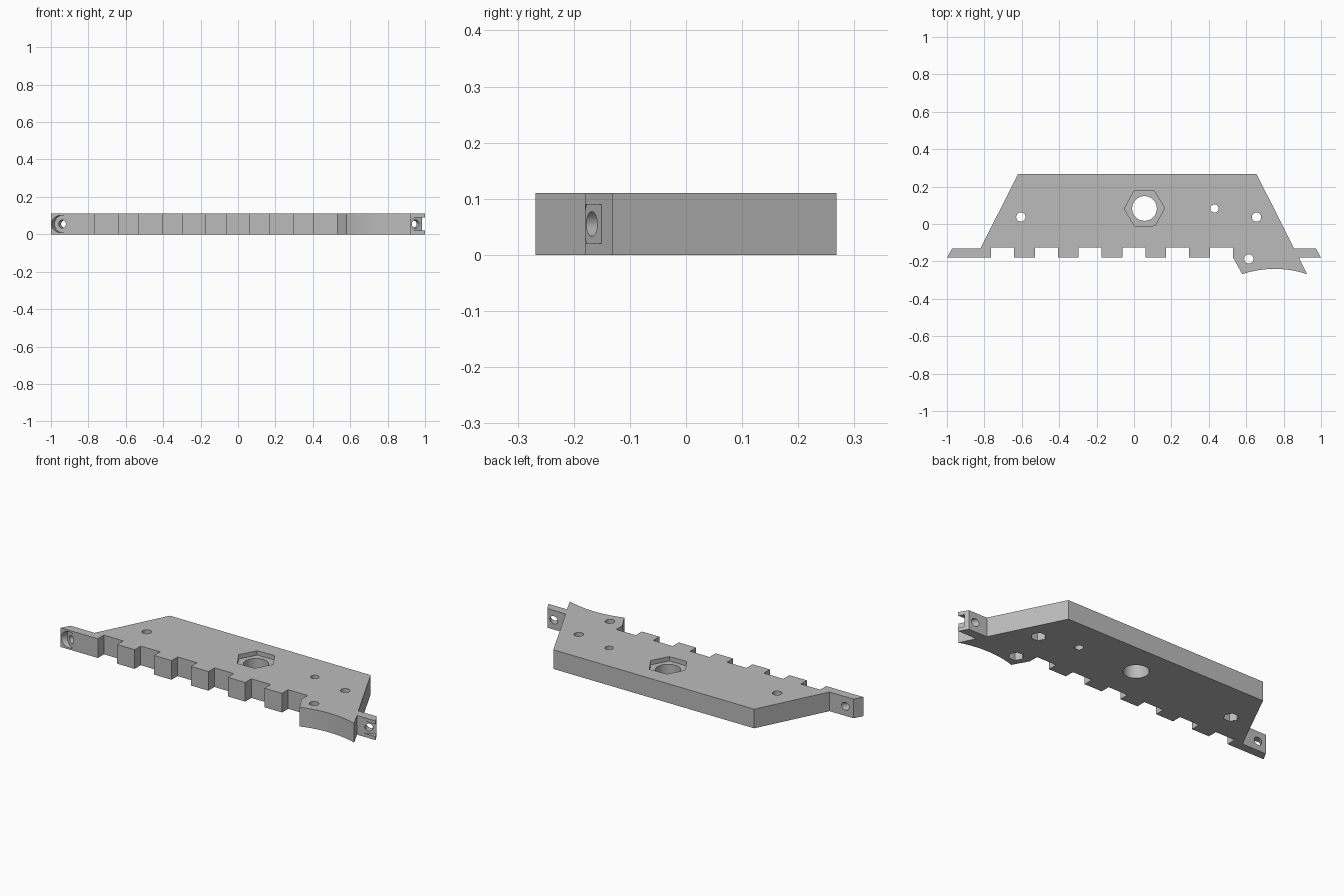
import bpy, bmesh
from math import cos, sin, pi, radians, sqrt
from mathutils import Matrix, Vector

cube = bpy.data.objects.get("Cube")
if cube:
    bpy.data.objects.remove(cube)

THICK = 0.11
grey = bpy.data.materials.new("plain grey")
grey.use_nodes = True
grey.diffuse_color = (0.5, 0.5, 0.5, 1)
grey.node_tree.nodes["Principled BSDF"].inputs["Base Color"].default_value = (0.5, 0.5, 0.5, 1)


def prism(name, outline, z0, z1, matrix=Matrix()):
    """Extrude a flat outline from z0 to z1, then place it."""
    bm = bmesh.new()
    face = bm.faces.new([bm.verts.new((x, y, z0)) for x, y in outline])
    new = bmesh.ops.extrude_face_region(bm, geom=[face])["geom"]
    top = [v for v in new if isinstance(v, bmesh.types.BMVert)]
    bmesh.ops.translate(bm, vec=(0, 0, z1 - z0), verts=top)
    bmesh.ops.transform(bm, matrix=matrix, verts=bm.verts)
    bmesh.ops.recalc_face_normals(bm, faces=bm.faces)
    mesh = bpy.data.meshes.new(name)
    bm.to_mesh(mesh)
    bm.free()
    mesh.materials.append(grey)
    obj = bpy.data.objects.new(name, mesh)
    bpy.context.collection.objects.link(obj)
    return obj


def ring(radius, sides, turn=0.0):
    return [(radius * cos(turn + 2 * pi * i / sides),
             radius * sin(turn + 2 * pi * i / sides)) for i in range(sides)]


def cut(outline, z0, z1, matrix):
    """Subtract a prism from the plate."""
    tool = prism("cutter", outline, z0, z1, matrix)
    tool.hide_render = True
    mod = plate.modifiers.new("cut", 'BOOLEAN')
    mod.operation = 'DIFFERENCE'
    mod.solver = 'EXACT'
    mod.object = tool
    bpy.ops.object.modifier_apply(modifier=mod.name)
    bpy.data.objects.remove(tool)


# Plate outline: left tab, sloped sides, right tab
outline = [(-1, -0.18), (-0.972, -0.13), (-0.82, -0.13), (-0.62, 0.268),
           (0.655, 0.268), (0.855, -0.13), (0.972, -0.13), (1, -0.18),
           (0.882, -0.18)]
# Concave curved foot
half, sag, mid, low = 0.173, 0.028, 0.752, -0.268
rad = (half ** 2 + sag ** 2) / (2 * sag)
for i in range(17):
    x = half - 2 * half * i / 16
    outline.append((mid + x, low + sag - rad + sqrt(rad ** 2 - x ** 2)))
# Notched front edge
outline.append((0.53, -0.18))
for i in reversed(range(6)):
    x = -0.764 + 0.234 * i
    right = 0.53 if i == 5 else x + 0.123
    if i < 5:
        outline.append((right, -0.18))
    outline += [(right, -0.125), (x, -0.125), (x, -0.18)]

plate = prism("notched_plate", outline, 0, THICK)
bpy.context.view_layer.objects.active = plate
plate.select_set(True)

# Central hole with a shallow hexagonal seat
centre = Matrix.Translation((0.056, 0.083, 0))
cut(ring(0.066, 48), -0.1, 0.2, centre)
cut(ring(0.108, 6, radians(1.5)), THICK - 0.025, 0.2, centre)

# Small plain hole
cut(ring(0.022, 24), -0.1, 0.2, Matrix.Translation((0.43, 0.083, 0)))

# Bolt holes with nut pockets underneath
for x, y in ((-0.605, 0.037), (0.655, 0.037), (0.614, -0.187)):
    spot = Matrix.Translation((x, y, 0))
    cut(ring(0.025, 24), -0.1, 0.2, spot)
    cut(ring(0.04, 6), -0.1, 0.045, spot)

# Slanted screw holes through the end tabs
up = Vector((0, 0, 1))
for side, x in ((-1, -0.94), (1, 0.949)):
    axis = Vector((side * 0.447, -0.894, 0)).normalized()
    turn = Matrix((up.cross(axis), up, axis)).transposed().to_4x4()
    spot = Matrix.Translation((x, -0.168, THICK / 2)) @ turn
    cut(ring(0.022, 24), -0.09, 0.09, spot)
    if side < 0:
        cut(ring(0.046, 32), 0, 0.09, spot)      # round screw head seat
    else:
        cut([(-0.04, 0), (-0.02, -0.035), (0.08, -0.035),
             (0.08, 0.035), (-0.02, 0.035)], 0, 0.09, spot)   # open nut slot

bpy.ops.object.shade_smooth_by_angle(angle=radians(25))
